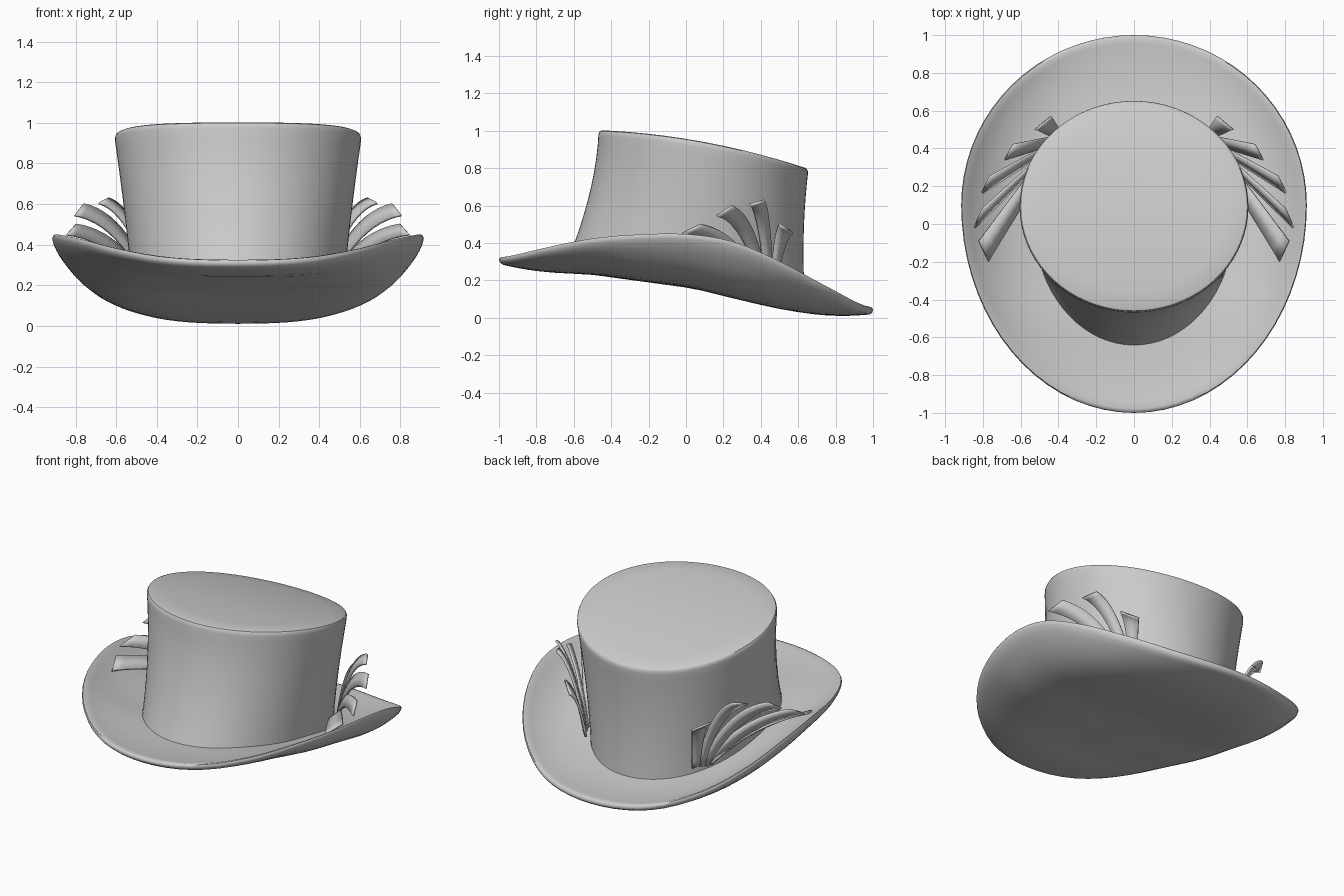
import bpy, math
from mathutils import Vector

if "Cube" in bpy.data.objects:
    bpy.data.objects.remove(bpy.data.objects["Cube"])

N = 72


def smooth_table(vals, y):
    """Catmull-Rom through evenly spaced values for y in -1..1."""
    n = len(vals) - 1
    u = min(max((y + 1) / 2 * n, 0), n - 1e-6)
    i = int(u)
    t = u - i
    a, b, c, d = (vals[min(max(k, 0), n)] for k in (i - 1, i, i + 1, i + 2))
    return b + 0.5 * t * (c - a + t * (2*a - 5*b + 4*c - d + t * (3*(b - c) + d - a)))


RIM = [.33, .385, .435, .457, .46, .42, .315, .18, .06]
UNDER = [.235, .232, .228, .198, .165, .105, .048, .01, .0]


def rim_z(y):
    return smooth_table(RIM, y)


def under_z(y):
    return smooth_table(UNDER, y)


def make_object(name, verts, faces, angle=40):
    me = bpy.data.meshes.new(name)
    me.from_pydata(verts, [], faces)
    me.update()
    ob = bpy.data.objects.new(name, me)
    bpy.context.collection.objects.link(ob)
    bpy.ops.object.select_all(action='DESELECT')
    ob.select_set(True)
    bpy.context.view_layer.objects.active = ob
    bpy.ops.object.shade_smooth_by_angle(angle=math.radians(angle))
    return ob


def loft(name, rings, angle=40):
    verts = [p for r in rings for p in r]
    faces = []
    for k in range(len(rings) - 1):
        for i in range(N):
            j = (i + 1) % N
            faces.append((k*N + i, k*N + j, (k+1)*N + j, (k+1)*N + i))
    # close both ends with a centre fan
    for k, flip in ((0, True), (len(rings) - 1, False)):
        c = len(verts)
        verts.append(sum((Vector(p) for p in rings[k]), Vector()) / N)
        for i in range(N):
            a, b = k*N + i, k*N + (i + 1) % N
            faces.append((b, a, c) if flip else (a, b, c))
    return make_object(name, verts, faces, angle)


# Brim: egg-shaped dish with curled sides
def brim_ring(s, top):
    ring = []
    for i in range(N):
        a = 2 * math.pi * i / N
        half = 0.9 if math.sin(a) > 0 else 1.1
        x, y = 0.915 * math.cos(a), half * math.sin(a)
        yr, ys = 0.1 + y, 0.1 + y * s
        base = under_z(ys) + 0.045 * top
        lift = rim_z(yr) - 0.04 * (1 - top) - under_z(yr) - 0.045 * top
        ring.append((x * s, ys, base + lift * s ** (5.5 - 1.2 * top)))
    return ring


steps = [.08, .2, .32, .44, .55, .65, .73, .8, .86, .91, .95, .98]
brim = [brim_ring(s, 0) for s in steps]
brim += [brim_ring(.995, .2), brim_ring(1, .5), brim_ring(.995, .85)]
brim += [brim_ring(s, 1) for s in reversed(steps)]
loft("brim", brim, 60)


# Crown: flared, forward-leaning tube with a sloping curved top
def crown_ring(v, scale=1.0):
    half_x = 0.525 + 0.085 * v ** 1.3
    y_front = -0.655 + 0.187 * (1 - (1 - v) ** 1.7)
    y_back = 0.64 - 0.06 * v + 0.075 * v * v
    mid, half_y = (y_front + y_back) / 2, (y_back - y_front) / 2
    ring = []
    for i in range(N):
        a = 2 * math.pi * i / N
        x, y = half_x * scale * math.cos(a), mid + half_y * scale * math.sin(a)
        top = 0.957 - 0.16 * y - 0.13 * y * y
        bottom = under_z(y) + 0.02
        ring.append((x, y, bottom + (top - bottom) * v))
    return ring


crown = [crown_ring(v) for v in (0, .1, .2, .3, .4, .5, .6, .7, .8, .9, .96)]
crown += [crown_ring(.982, .996), crown_ring(.995, .985)]
crown += [crown_ring(1, s) for s in (.965, .8, .6, .4, .2)]
loft("crown", crown)


# Feathers: five curved strips fanned out on each side
TIPS = [((.525, .50, .50), (.44, .57, .455)),
        ((.684, .34, .605), (.64, .42, .628)),
        ((.805, .165, .545), (.763, .25, .60)),
        ((.845, -.02, .45), (.80, .08, .50)),
        ((.772, -.197, .38), (.82, -.09, .42))]


def bend(root, tip, t):
    ctrl = root.lerp(tip, 0.4)
    ctrl.z = root.z + 0.9 * (tip.z - root.z)
    return root.lerp(ctrl, t).lerp(ctrl.lerp(tip, t), t)


for k, (tip_a, tip_b) in enumerate(TIPS):
    centre = Vector((.40 + .012 * k, .47 - .025 * k, .17))
    side = (Vector(tip_a) - Vector(tip_b)).normalized() * 0.025
    verts, faces = [], []
    for i in range(13):
        t = i / 12
        verts.append(bend(centre + side, Vector(tip_a), t))
        verts.append(bend(centre - side, Vector(tip_b), t))
        if i:
            n = 2 * i
            faces.append((n - 2, n - 1, n + 1, n))
    ob = make_object(f"feather_{k + 1}", verts, faces)
    solid = ob.modifiers.new("thickness", 'SOLIDIFY')
    solid.thickness = 0.014
    solid.offset = 0
    ob.modifiers.new("both_sides", 'MIRROR')
